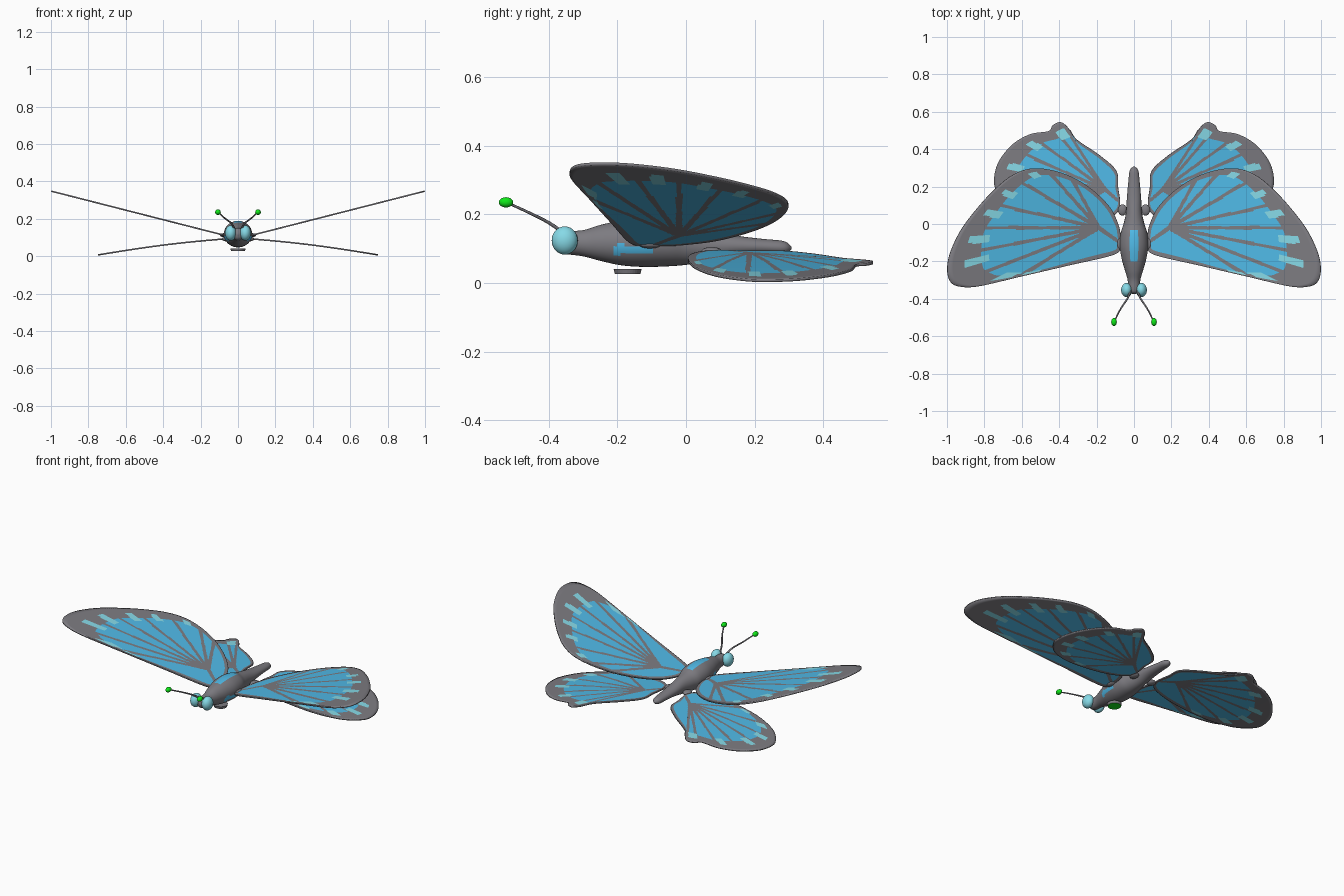
import bpy, bmesh, math
from mathutils import Vector

if "Cube" in bpy.data.objects:
    bpy.data.objects.remove(bpy.data.objects["Cube"])


def material(name, rgb):
    m = bpy.data.materials.new(name)
    m.diffuse_color = (*rgb, 1)
    m.use_nodes = True
    m.node_tree.nodes["Principled BSDF"].inputs["Base Color"].default_value = m.diffuse_color
    return m


GREY = material("charcoal grey", (0.205, 0.2, 0.22))
BLUE = material("wing blue", (0.085, 0.52, 0.85))
PALE = material("pale cyan", (0.24, 0.70, 0.80))
GREEN = material("leaf green", (0.005, 0.80, 0.01))


def make_object(name, bm, mats, smooth=True):
    me = bpy.data.meshes.new(name)
    bmesh.ops.recalc_face_normals(bm, faces=bm.faces)
    for f in bm.faces:
        f.smooth = smooth
    bm.to_mesh(me)
    bm.free()
    ob = bpy.data.objects.new(name, me)
    bpy.context.collection.objects.link(ob)
    for m in mats:
        me.materials.append(m)
    return ob


def mirror_x(ob):
    mod = ob.modifiers.new("mirror", 'MIRROR')
    mod.use_mirror_merge = False
    return ob


def spline(pts, n, closed):
    """Catmull-Rom samples through points of any dimension."""
    out, k = [], len(pts)
    get = (lambda i: pts[i % k]) if closed else (lambda i: pts[max(0, min(k - 1, i))])
    for i in range(k if closed else k - 1):
        a, b, c, d = get(i - 1), get(i), get(i + 1), get(i + 2)
        for j in range(n):
            t = j / n
            out.append([0.5 * (2 * q + (r - p) * t + (2 * p - 5 * q + 4 * r - s) * t * t
                               + (3 * q - p - 3 * r + s) * t ** 3)
                        for p, q, r, s in zip(a, b, c, d)])
    if not closed:
        out.append(list(pts[-1]))
    return out


def ellipsoid(name, loc, size, mat):
    bm = bmesh.new()
    bmesh.ops.create_uvsphere(bm, u_segments=24, v_segments=14, radius=1)
    bmesh.ops.scale(bm, vec=size, verts=bm.verts)
    bmesh.ops.translate(bm, vec=loc, verts=bm.verts)
    return mirror_x(make_object(name, bm, [mat]))


def wing(name, outline, hub, veins, spots, height, vein_w):
    """Fan of rays from the hub; outline entries are x, y, border width."""
    rim = spline(outline, 12, True)
    hub = Vector(hub)
    vein_dirs = [(Vector(v) - hub).normalized() for v in veins]
    spot_dirs = [(Vector(v) - hub).normalized() for v in spots]
    bm = bmesh.new()
    centre = bm.verts.new((hub.x, hub.y, height(hub.x, hub.y)))
    inner, mid, outer = 22, 3, 3
    rays = []
    for x, y, border in rim:
        d = Vector((x, y)) - hub
        r = d.length
        edge = 1 - border / r
        tip = edge + (1 - edge) * 0.5
        start = edge - 0.05 * min(1, border / 0.1)
        s = [start * (i + 1) / inner for i in range(inner)]
        s += [start + (edge - start) * (i + 1) / mid for i in range(mid)]
        s += [edge + (tip - edge) * (i + 1) / mid for i in range(mid)]
        s += [tip + (1 - tip) * (i + 1) / outer for i in range(outer)]
        rays.append([bm.verts.new((*(hub + d * q), height(*(hub + d * q)))) for q in s])

    def near(p, dirs, w):
        return any(p.dot(d) > 0 and abs(p.x * d.y - p.y * d.x) < w for d in dirs)

    for a, b in zip(rays, rays[1:] + rays[:1]):
        bm.faces.new((centre, a[0], b[0]))
        for i in range(len(a) - 1):
            f = bm.faces.new((a[i], a[i + 1], b[i + 1], b[i]))
            p = f.calc_center_median().xy - hub
            ring = i + 1
            w = vein_w * (1 + 0.5 * math.exp(-p.length / 0.06))
            if inner <= ring < inner + 2 * mid and near(p, spot_dirs, 0.018):
                f.material_index = 2
            elif ring < inner + mid and not near(p, vein_dirs, w):
                f.material_index = 1
    ob = mirror_x(make_object(name, bm, [GREY, BLUE, PALE]))
    sol = ob.modifiers.new("thickness", 'SOLIDIFY')
    sol.thickness, sol.offset = 0.008, 0


# Front pair of wings, rising outward
wing("forewings",
     [(0.075, -0.12, .02), (0.11, -0.165, .022), (0.35, -0.222, .028), (0.6, -0.28, .036),
      (0.83, -0.333, .13), (0.93, -0.335, .18), (0.98, -0.31, .19), (0.998, -0.25, .19),
      (0.985, -0.16, .17), (0.93, -0.04, .13), (0.85, 0.07, .11), (0.76, 0.17, .09),
      (0.66, 0.255, .075), (0.56, 0.295, .055), (0.45, 0.29, .044), (0.33, 0.25, .035),
      (0.22, 0.18, .028), (0.13, 0.09, .022), (0.085, 0.0, .018), (0.073, -0.06, .018)],
     (0.19, -0.02),
     [(.62, -.285), (.78, -.25), (.82, -.14), (.82, -.02), (.72, .1), (.58, .21),
      (.44, .26), (.31, .2), (.09, -.09)],
     [(.55, -.262), (.715, -.297), (.87, -.205), (.86, -.085), (.8, .06), (.69, .17),
      (.525, .255)],
     lambda x, y: 0.116 + 0.255 * (x - 0.09), 0.009)

# Rear pair of wings, drooping outward, each with a small tail
wing("hindwings",
     [(0.075, 0.1, .015), (0.11, 0.045, .018), (0.22, 0.012, .025), (0.37, 0.008, .035),
      (0.52, 0.03, .05), (0.65, 0.085, .08), (0.725, 0.16, .10), (0.748, 0.23, .11),
      (0.725, 0.33, .11), (0.65, 0.425, .10), (0.555, 0.48, .08), (0.457, 0.497, .06),
      (0.435, 0.527, .08), (0.395, 0.545, .08), (0.357, 0.52, .06), (0.31, 0.455, .03),
      (0.18, 0.365, .022), (0.095, 0.285, .018), (0.085, 0.2, .015)],
     (0.155, 0.185),
     [(.3, .41), (.38, .45), (.49, .43), (.58, .37), (.63, .28), (.63, .18), (.52, .09),
      (.36, .04), (.09, .13)],
     [(.31, .395), (.39, .48), (.54, .425), (.65, .305), (.66, .2), (.57, .1), (.4, .05)],
     lambda x, y: 0.098 - 0.122 * x + 0.010 * math.sin(math.pi * x / 0.75), 0.0075)

# Head, thorax and abdomen lofted as one body: y, centre z, half width, half height
profile = spline([(-.375, .118, .004, .004), (-.36, .118, .03, .03), (-.30, .116, .034, .038),
                  (-.25, .117, .048, .052), (-.19, .117, .065, .065), (-.12, .118, .076, .071),
                  (-.05, .116, .071, .067), (0, .110, .056, .057), (.06, .108, .043, .047),
                  (.14, .108, .038, .031), (.22, .106, .031, .023), (.285, .103, .023, .019),
                  (.307, .102, .004, .004)], 6, False)
bm = bmesh.new()
SEG = 40
rings = [[bm.verts.new((rx * math.cos(2 * math.pi * k / SEG), y,
                        z + rz * math.sin(2 * math.pi * k / SEG))) for k in range(SEG)]
         for y, z, rx, rz in profile]
for a, b in zip(rings, rings[1:]):
    for k in range(SEG):
        f = bm.faces.new((a[k], a[(k + 1) % SEG], b[(k + 1) % SEG], b[k]))
        c = f.calc_center_median()
        back_stripe = c.z > 0.14 and abs(c.x) < 0.024 and -0.20 < c.y < -0.03
        side_patch = abs(c.x) > 0.04 and 0.083 < c.z < 0.112 and -0.21 < c.y < -0.10
        f.material_index = int(back_stripe or side_patch)
bm.faces.new(rings[0])
bm.faces.new(rings[-1])
make_object("body", bm, [GREY, BLUE])

# Eyes, wing joints and antenna tips
ellipsoid("eyes", (0.039, -0.353, 0.124), (0.030, 0.038, 0.041), PALE)
ellipsoid("forewing_joints", (0.074, -0.105, 0.112), (0.022, 0.032, 0.011), GREY)
ellipsoid("hindwing_joints", (0.062, 0.075, 0.092), (0.024, 0.030, 0.013), GREY)
ellipsoid("antenna_tips", (0.107, -0.524, 0.235), (0.015, 0.021, 0.015), GREEN)

# Antennae as tapering tubes
path = spline([(.018, -.355, .145), (.036, -.40, .176), (.072, -.455, .204),
               (.105, -.52, .234)], 6, False)
bm = bmesh.new()
tube = []
for i, p in enumerate(path):
    d = (Vector(path[min(i + 1, len(path) - 1)]) - Vector(path[max(i - 1, 0)])).normalized()
    u = d.cross(Vector((0, 0, 1))).normalized()
    v = d.cross(u)
    r = 0.0055 - 0.002 * i / len(path)
    tube.append([bm.verts.new(Vector(p) + r * (u * math.cos(k * math.pi / 4)
                                               + v * math.sin(k * math.pi / 4)))
                 for k in range(8)])
for a, b in zip(tube, tube[1:]):
    for k in range(8):
        bm.faces.new((a[k], a[(k + 1) % 8], b[(k + 1) % 8], b[k]))
mirror_x(make_object("antennae", bm, [GREY]))

# Small round foot pad below the thorax with a green underside
bm = bmesh.new()
bmesh.ops.create_cone(bm, cap_ends=True, segments=32, radius1=0.037, radius2=0.041, depth=0.015)
bmesh.ops.translate(bm, vec=(0, -0.17, 0.034), verts=bm.verts)
bm.normal_update()
for f in bm.faces:
    f.material_index = int(f.normal.z < -0.9)
make_object("foot_pad", bm, [GREY, GREEN], smooth=False)
